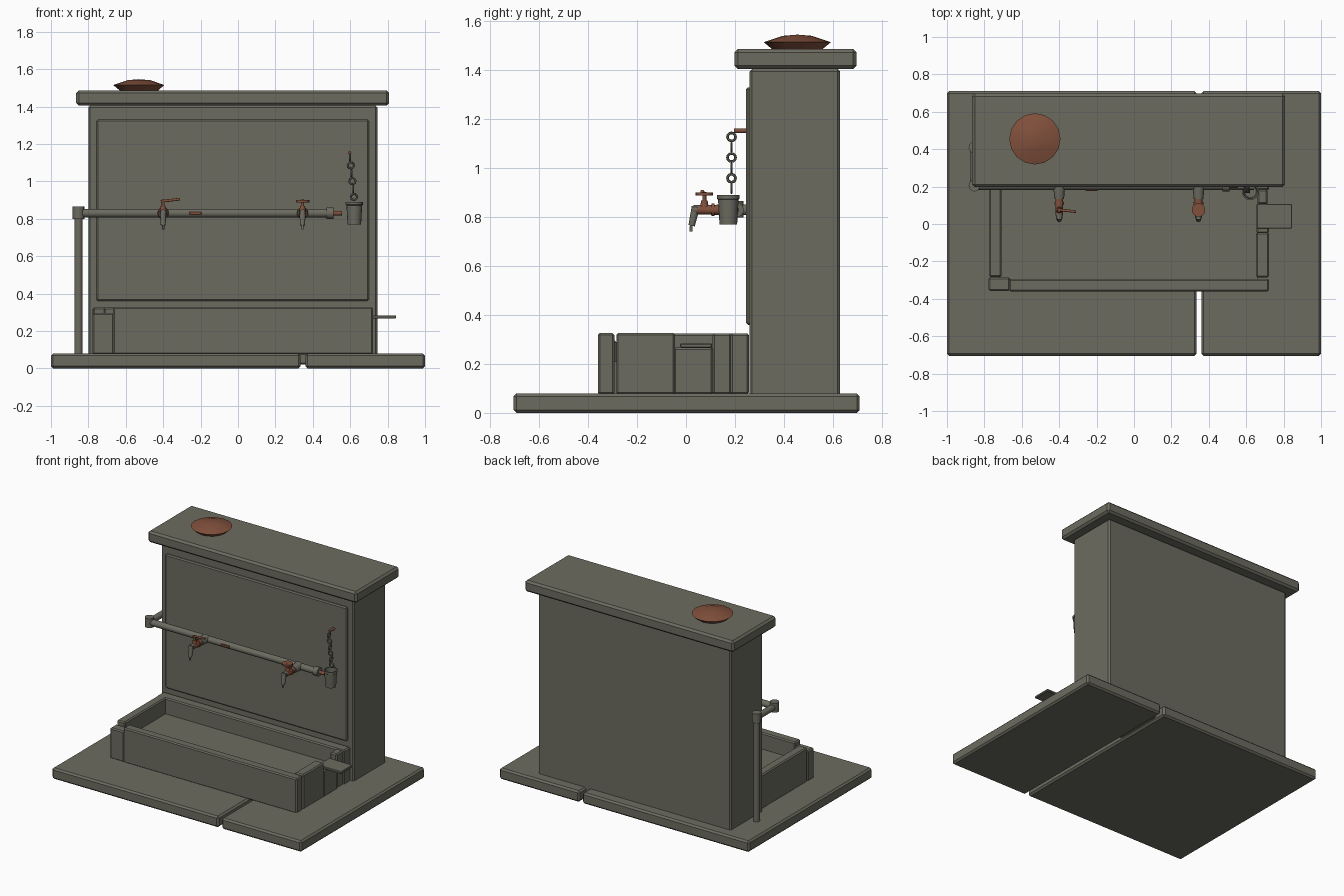
import bpy, bmesh, math
from mathutils import Vector, Matrix

cube = bpy.data.objects.get("Cube")
if cube:
    bpy.data.objects.remove(cube, do_unlink=True)


def material(name, rgb):
    m = bpy.data.materials.new(name)
    m.use_nodes = True
    m.diffuse_color = (*rgb, 1)
    bsdf = m.node_tree.nodes["Principled BSDF"]
    bsdf.inputs["Base Color"].default_value = (*rgb, 1)
    bsdf.inputs["Roughness"].default_value = 0.8
    return m


STONE = material("grey_stone", (0.15, 0.148, 0.118))
COPPER = material("aged_copper", (0.22, 0.08, 0.045))


def finish(name, bm, mat, smooth=False):
    bmesh.ops.recalc_face_normals(bm, faces=bm.faces)
    mesh = bpy.data.meshes.new(name)
    bm.to_mesh(mesh)
    bm.free()
    mesh.materials.append(mat)
    if smooth:
        mesh.shade_smooth()
        mesh.set_sharp_from_angle(angle=math.radians(35))
    ob = bpy.data.objects.new(name, mesh)
    bpy.context.collection.objects.link(ob)
    return ob


def box(name, x, y, z, bevel=0.008, mat=STONE):
    """Bevelled block from (min, max) pairs."""
    bm = bmesh.new()
    bmesh.ops.create_cube(bm, size=1)
    for v in bm.verts:
        v.co = [(lo + hi) / 2 + c * (hi - lo) for c, (lo, hi) in zip(v.co, (x, y, z))]
    if bevel:
        bmesh.ops.bevel(bm, geom=bm.edges[:], offset=bevel, segments=1,
                        profile=0.5, affect='EDGES')
    return finish(name, bm, mat)


def lathe(name, profile, origin, axis=(0, 0, 1), sides=16, mat=STONE):
    """Turn a (radius, height) profile around an axis."""
    bm = bmesh.new()
    verts = [bm.verts.new((r, 0, h)) for r, h in profile]
    edges = [bm.edges.new(p) for p in zip(verts, verts[1:])]
    bmesh.ops.spin(bm, geom=verts + edges, cent=(0, 0, 0), axis=(0, 0, 1),
                   angle=math.tau, steps=sides)
    bmesh.ops.remove_doubles(bm, verts=bm.verts, dist=0.0002)
    turn = Vector(axis).to_track_quat('Z', 'Y').to_matrix().to_4x4()
    bm.transform(Matrix.Translation(origin) @ turn)
    return finish(name, bm, mat, True)


def rod(name, a, b, r, r2=None, mat=STONE, sides=16):
    d = Vector(b) - Vector(a)
    profile = [(0, 0), (r, 0), (r2 or r, d.length), (0, d.length)]
    return lathe(name, profile, a, d, sides, mat)


def ring(name, centre, axis, major, minor):
    profile = [(major + minor * math.cos(t * math.tau / 6), minor * math.sin(t * math.tau / 6))
               for t in range(7)]
    return lathe(name, profile, centre, axis, 12)


# Paving, wall, panel and coping
box("paving_slab_wide", (-1, 0.335), (-0.705, 0.71), (0, 0.08), 0.012)
box("paving_slab_narrow", (0.36, 1), (-0.705, 0.71), (0, 0.08), 0.012)
box("wall", (-0.8, 0.745), (0.26, 0.63), (0.02, 1.405), 0.01)
box("wall_panel", (-0.757, 0.7), (0.245, 0.28), (0.36, 1.33))
box("coping", (-0.865, 0.808), (0.198, 0.697), (1.405, 1.487), 0.014)

# Copper dish on the coping
lathe("dish", [(0, 1.484), (0.1, 1.484), (0.137, 1.515), (0.06, 1.541), (0, 1.546)],
      (-0.53, 0.455, 0), mat=COPPER)

# Trough
FLOOR = 0.075
box("trough_front", (-0.668, 0.722), (-0.36, -0.293), (FLOOR, 0.327))
box("trough_corner", (-0.777, -0.664), (-0.357, -0.285), (FLOOR, 0.297))
box("trough_side_right", (-0.775, -0.708), (-0.283, 0.2), (FLOOR, 0.325))
box("trough_back", (-0.777, 0.722), (0.182, 0.257), (FLOOR, 0.325))
box("trough_side_left", (0.652, 0.722), (-0.285, -0.045), (FLOOR, 0.327))
box("trough_side_low", (0.655, 0.722), (-0.05, 0.11), (FLOOR, 0.268))
box("trough_side_rear", (0.66, 0.715), (0.108, 0.185), (FLOOR, 0.325))
box("overflow_lip", (0.655, 0.845), (-0.025, 0.107), (0.266, 0.284), 0.004)
box("trough_water", (-0.72, 0.66), (-0.3, 0.19), (FLOOR, 0.21), 0)

# Pipe run with collars
PX, PY, PZ, PB = -0.853, 0.205, 0.83, 0.41
rod("riser_pipe", (PX, PB, 0.07), (PX, PB, PZ), 0.022)
rod("return_pipe", (PX, PB, PZ), (PX, PY, PZ), 0.022)
rod("main_pipe", (PX, PY, PZ), (0.5, PY, PZ), 0.023)
for name, y in (("rear_elbow", PB), ("front_elbow", PY)):
    rod(name, (PX, y, 0.798), (PX, y, 0.865), 0.031)
rod("end_collar", (0.473, PY, PZ), (0.51, PY, PZ), 0.031)
rod("end_stub", (0.5, PY, PZ), (0.555, PY, PZ), 0.012, mat=COPPER)
box("pipe_patch", (-0.26, -0.195), (0.176, 0.2), (0.821, 0.839), 0.003, COPPER)


# Taps
def tap(label, x):
    rod(label + "_socket", (x, 0.205, PZ), (x, 0.135, PZ), 0.032, 0.026)
    rod(label + "_body", (x, 0.14, PZ), (x, 0.045, PZ), 0.021, 0.019, COPPER)
    rod(label + "_collar", (x, 0.117, PZ), (x, 0.105, PZ), 0.026, mat=COPPER)
    rod(label + "_bonnet", (x, 0.075, PZ), (x, 0.075, 0.868), 0.02, 0.013, COPPER)
    rod(label + "_stem", (x, 0.075, 0.86), (x, 0.075, 0.902), 0.008, mat=COPPER)
    rod(label + "_neck", (x, 0.055, 0.832), (x, 0.03, 0.832), 0.018)
    rod(label + "_spout", (x, 0.04, 0.842), (x, 0.023, 0.765), 0.017, 0.013)
    rod(label + "_nozzle", (x, 0.022, 0.77), (x, 0.02, 0.742), 0.006)


tap("lever_tap", -0.4)
rod("tap_lever", (-0.412, 0.077, 0.893), (-0.31, 0.066, 0.905), 0.007, mat=COPPER)
tap("wheel_tap", 0.345)
rod("tap_wheel", (0.345, 0.075, 0.888), (0.345, 0.075, 0.901), 0.036, mat=COPPER)

# Peg, chain and cup
rod("chain_peg", (0.597, 0.26, 1.153), (0.597, 0.196, 1.153), 0.009, mat=COPPER)
for i in range(6):
    f = i / 5
    centre = (0.599 + 0.021 * f, 0.186, 1.128 - 0.211 * f)
    ring(f"chain_link_{i + 1}", centre, (0, 1, 0) if i % 2 else (1, 0, 0), 0.0165, 0.0055)
lathe("cup", [(0, 0.77), (0.036, 0.77), (0.042, 0.872), (0.046, 0.875), (0.046, 0.89),
              (0.038, 0.89), (0.032, 0.782), (0, 0.782)], (0.622, 0.173, 0))
